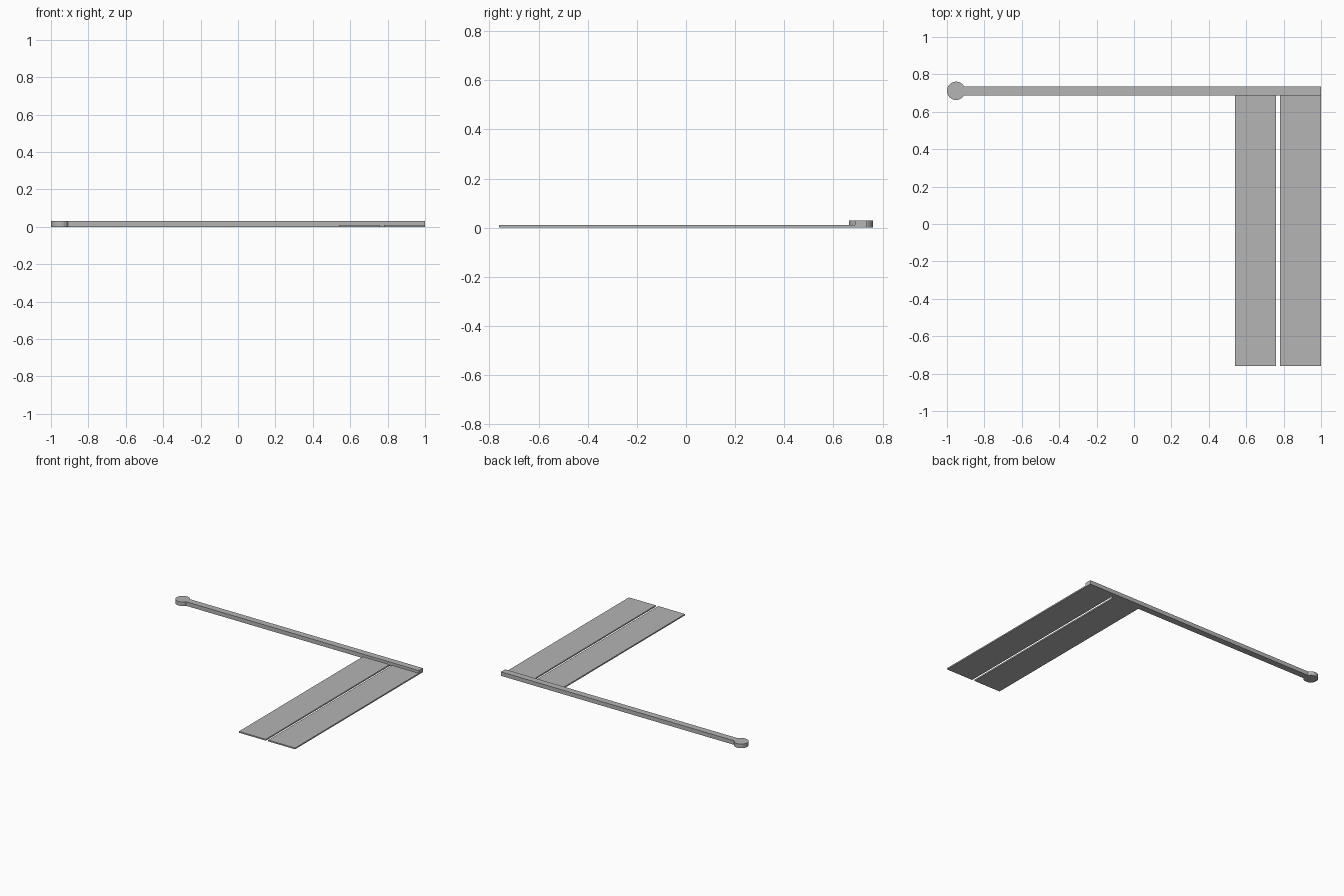
import bpy, bmesh, math

cube = bpy.data.objects.get("Cube")
if cube:
    bpy.data.objects.remove(cube, do_unlink=True)

grey = bpy.data.materials.new("plain grey")
grey.use_nodes = True
colour = (0.46, 0.46, 0.46, 1)
grey.diffuse_color = colour
grey.node_tree.nodes["Principled BSDF"].inputs["Base Color"].default_value = colour


def slab(name, outline, height):
    """Extrude a flat outline up from the ground."""
    bm = bmesh.new()
    face = bm.faces.new([bm.verts.new((x, y, 0)) for x, y in outline])
    top = bmesh.ops.extrude_face_region(bm, geom=[face])["geom"]
    verts = [v for v in top if isinstance(v, bmesh.types.BMVert)]
    bmesh.ops.translate(bm, verts=verts, vec=(0, 0, height))
    bmesh.ops.recalc_face_normals(bm, faces=bm.faces)
    mesh = bpy.data.meshes.new(name)
    bm.to_mesh(mesh)
    bm.free()
    mesh.materials.append(grey)
    obj = bpy.data.objects.new(name, mesh)
    bpy.context.collection.objects.link(obj)
    return obj


# Long rail with a round knob at its right end, as one outline
radius, half_width, mid_y = 0.049, 0.024, 0.712
knob_x = -1 + radius
start = math.asin(half_width / radius)
steps = 40
outline = []
for i in range(steps + 1):
    a = start + (2 * math.pi - 2 * start) * i / steps
    outline.append((knob_x + radius * math.cos(a), mid_y + radius * math.sin(a)))
outline += [(1, mid_y - half_width), (1, mid_y + half_width)]
rail = slab("rail_with_round_end", outline, 0.03)
bpy.ops.object.select_all(action="DESELECT")
rail.select_set(True)
bpy.context.view_layer.objects.active = rail
bpy.ops.object.shade_smooth_by_angle(angle=math.radians(30))

# Two thin panels hanging off the rail, with a narrow gap between them
front, back = -0.76, mid_y - half_width
for name, x0, x1 in (("inner_panel", 0.54, 0.76), ("outer_panel", 0.78, 1)):
    slab(name, [(x0, front), (x1, front), (x1, back), (x0, back)], 0.01)
